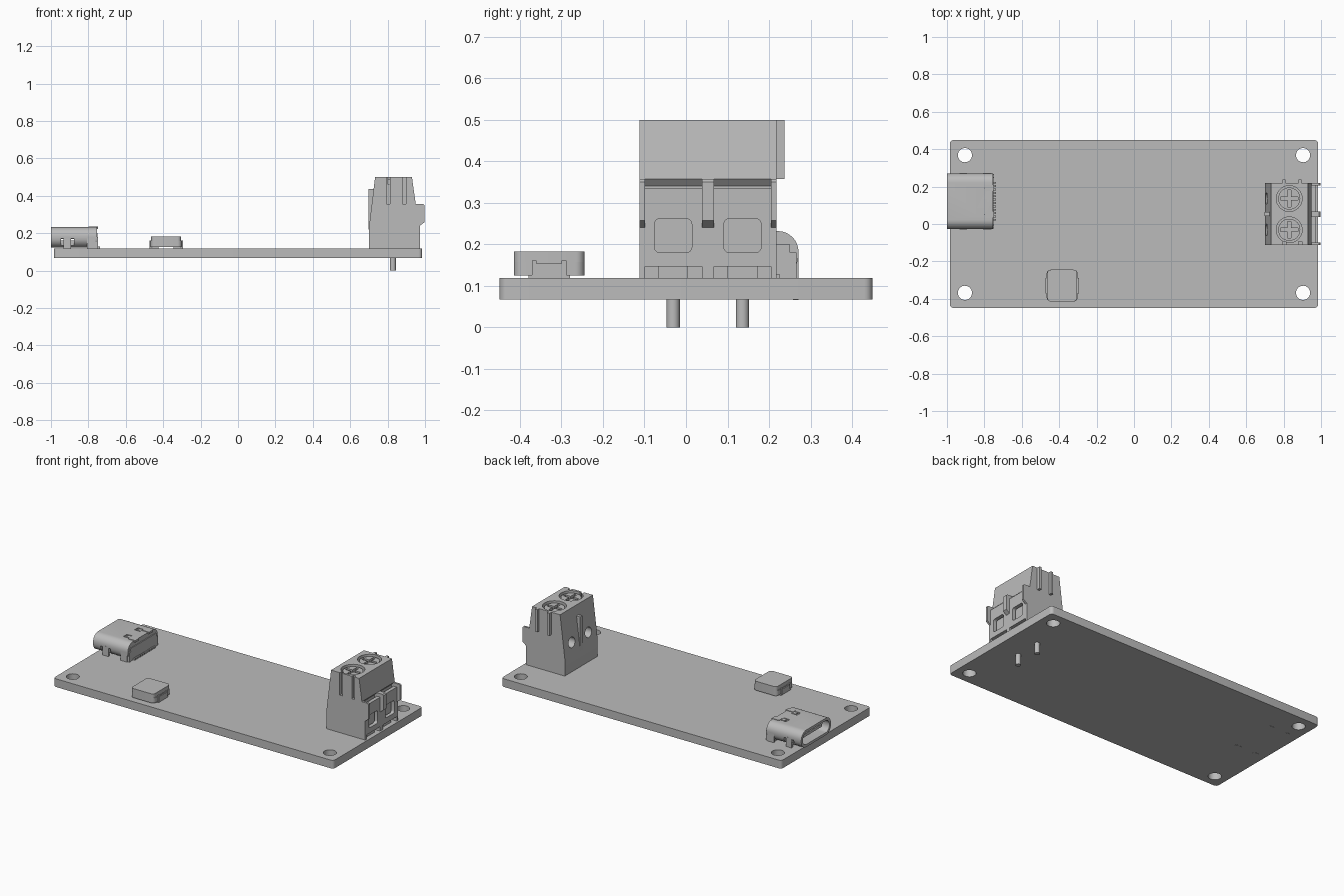
import bpy, bmesh, math
from mathutils import Vector

if "Cube" in bpy.data.objects:
    bpy.data.objects.remove(bpy.data.objects["Cube"], do_unlink=True)

grey = bpy.data.materials.new("plain grey")
grey.use_nodes = True
grey.diffuse_color = (0.5, 0.5, 0.5, 1)
grey.node_tree.nodes["Principled BSDF"].inputs["Base Color"].default_value = (0.5, 0.5, 0.5, 1)


def prism(name, points, axis, lo, hi):
    """Extrude a 2D outline along an axis; points use the other two axes in order."""
    place = {"x": lambda a, b, t: (t, a, b),
             "y": lambda a, b, t: (a, t, b),
             "z": lambda a, b, t: (a, b, t)}[axis]
    bm = bmesh.new()
    face = bm.faces.new([bm.verts.new(place(a, b, lo)) for a, b in points])
    moved = bmesh.ops.extrude_face_region(bm, geom=[face])["geom"]
    verts = [v for v in moved if isinstance(v, bmesh.types.BMVert)]
    bmesh.ops.translate(bm, verts=verts, vec=Vector(place(0, 0, hi - lo)))
    bmesh.ops.recalc_face_normals(bm, faces=bm.faces)
    mesh = bpy.data.meshes.new(name)
    bm.to_mesh(mesh)
    bm.free()
    mesh.materials.append(grey)
    ob = bpy.data.objects.new(name, mesh)
    bpy.context.collection.objects.link(ob)
    return ob


def rounded(a0, a1, b0, b1, r=0.0, steps=6):
    """Outline of a rectangle with round corners."""
    if r == 0:
        return [(a0, b0), (a1, b0), (a1, b1), (a0, b1)]
    out = []
    corners = [(a1 - r, b1 - r), (a0 + r, b1 - r), (a0 + r, b0 + r), (a1 - r, b0 + r)]
    for q, (a, b) in enumerate(corners):
        for i in range(steps + 1):
            t = math.pi / 2 * (q + i / steps)
            out.append((a + r * math.cos(t), b + r * math.sin(t)))
    return out


def circle(a, b, r, n=32):
    return [(a + r * math.cos(math.tau * i / n), b + r * math.sin(math.tau * i / n))
            for i in range(n)]


def box(name, x0, x1, y0, y1, z0, z1):
    return prism(name, rounded(x0, x1, y0, y1), "z", z0, z1)


def cut(ob, *cutters):
    """Subtract cutters one by one, then delete them."""
    bpy.context.view_layer.objects.active = ob
    for c in cutters:
        mod = ob.modifiers.new("cut", "BOOLEAN")
        mod.operation = "DIFFERENCE"
        mod.solver = "EXACT"
        mod.object = c
        bpy.ops.object.modifier_apply(modifier=mod.name)
        bpy.data.objects.remove(c, do_unlink=True)
    return ob


BOTTOM, TOP = 0.067, 0.119

# Circuit board with four mounting holes
board = prism("circuit_board", rounded(-0.985, 0.985, -0.449, 0.449, 0.02), "z", BOTTOM, TOP)
cut(board, *[prism("hole", circle(sx * 0.904, sy * 0.368, 0.038), "z", 0, 0.2)
             for sx in (-1, 1) for sy in (-1, 1)])

# Terminal block body
Y0, Y1, YM = -0.112, 0.218, 0.053
POLES = (-0.031, 0.136)
RIBS = (0.803, 0.888)
profile = [(0.70, TOP), (0.70, 0.23), (0.733, 0.5), (0.93, 0.5),
           (0.95, 0.357), (0.935, 0.34), (0.935, TOP)]
body = prism("terminal_body", profile, "y", Y0, Y1)
cutters = [box("groove", x - 0.009, x + 0.009, Y0 - 0.02, Y0 + 0.018, 0.357, 0.52) for x in RIBS]
cutters += [prism("well", circle(0.83, y, 0.069), "z", 0.46, 0.52) for y in POLES]
cutters += [prism("side_hole", circle(y, 0.30, 0.032), "x", 0.65, 0.77) for y in POLES]
cut(body, *cutters)

# Interlocking ribs on the back and wedge between the side holes
for x in RIBS:
    box("interlock_rib", x - 0.008, x + 0.008, Y1 - 0.002, 0.237, 0.357, 0.5)
prism("side_wedge", [(0.699, 0.22), (0.74, 0.22), (0.74, 0.436), (0.699, 0.436)],
      "y", YM - 0.011, YM + 0.011)

# Walls between the wire bays, with projecting lips
wall = [(0.92, TOP), (0.973, TOP), (0.973, 0.24), (0.997, 0.258),
        (0.997, 0.35), (0.99, 0.357), (0.92, 0.357)]
for y0, y1 in ((Y0, Y0 + 0.013), (YM - 0.015, YM + 0.015), (Y1 - 0.013, Y1)):
    prism("bay_wall", wall, "y", y0, y1)

# Each pole: screw, bay plate with window, contact foot and pin
for y in POLES:
    screw = prism("clamp_screw", circle(0.83, y, 0.059), "z", 0.455, 0.49)
    cut(screw, box("slot", 0.783, 0.877, y - 0.009, y + 0.009, 0.475, 0.52),
        box("slot", 0.821, 0.839, y - 0.045, y + 0.045, 0.475, 0.52))
    plate = box("bay_plate", 0.95, 0.973, y - 0.07, y + 0.07, 0.147, 0.335)
    cut(plate, prism("window", rounded(y - 0.045, y + 0.045, 0.18, 0.262, 0.014), "x", 0.9, 1.05))
    box("contact_foot", 0.93, 0.955, y - 0.036, y + 0.036, TOP, 0.15)
    prism("solder_pin", circle(0.828, y, 0.016, 20), "z", 0, 0.13)

# Plug socket: hollow rounded shell with a tongue
U0, U1, UM = -0.028, 0.271, 0.1215
shell = prism("socket_shell", rounded(U0, U1, 0.124, 0.232, 0.05, 8), "x", -1.0, -0.755)
cutters = [prism("cavity", rounded(U0 + 0.016, U1 - 0.016, 0.14, 0.216, 0.036, 8), "x", -1.1, -0.80)]
for s in (-1, 1):
    y = UM + s * 0.055
    for x0, x1, a, b in ((-0.84, -0.825, -0.016, 0.016), (-0.84, -0.80, 0.012, 0.018),
                         (-0.84, -0.80, -0.018, -0.012)):
        cutters.append(box("spring_slot", x0, x1, y + a, y + b, 0.225, 0.25))
    for x in (-0.94, -0.885):
        side = U0 if s < 0 else U1
        cutters.append(box("leg_slot", x - 0.007, x + 0.007, side - 0.02, side + 0.02, 0.11, 0.172))
cut(shell, *cutters)
box("socket_tongue", -0.97, -0.79, UM - 0.1, UM + 0.1, 0.169, 0.187)
box("socket_rear", -0.80, -0.75, U0 + 0.02, U1 - 0.02, TOP, 0.2)

# Socket legs through the board and small rear tabs
for s in (-1, 1):
    y = UM + s * 0.143
    for x, w in ((-0.912, 0.02), (-0.785, 0.023)):
        box("socket_leg", x - w, x + w, y - 0.007, y + 0.007, TOP - 0.005, 0.18)
        box("socket_leg_tip", x - w * 0.8, x + w * 0.8, y - 0.007, y + 0.007, BOTTOM - 0.001, TOP)
    box("rear_tab", -0.80, -0.748, UM + s * 0.07 - 0.016, UM + s * 0.07 + 0.016, 0.222, 0.235)
    box("rear_side_tab", -0.765, -0.748, UM + s * 0.135 - 0.01, UM + s * 0.135 + 0.01, TOP, 0.18)

# Row of fine socket contacts
for i in range(12):
    y = UM + (i - 5.5) * 0.018
    box("socket_contact", -0.76, -0.738, y - 0.005, y + 0.005, TOP, 0.128)

# Power coil: rounded block, belly and end clips
CX, CY = -0.384, -0.3295
prism("coil_top", rounded(CX - 0.08, CX + 0.08, CY - 0.085, CY + 0.085, 0.02), "z", 0.158, 0.183)
coil = prism("coil_base", rounded(CX - 0.083, CX + 0.083, CY - 0.085, CY + 0.085, 0.022),
             "z", 0.125, 0.158)
for s in (-1, 1):
    x0, x1 = sorted((CX + s * 0.07, CX + s * 0.089))
    clip = box("coil_clip", x0, x1, CY - 0.042, CY + 0.042, TOP, 0.161)
    cut(clip, box("notch", x0 - 0.01, x1 + 0.01, CY - 0.03, CY + 0.03, 0.154, 0.18))
    f0, f1 = sorted((CX + s * 0.04, CX + s * 0.088))
    box("coil_foot", f0, f1, CY - 0.05, CY + 0.05, TOP, 0.126)

# Smooth round surfaces, keep edges crisp
for ob in bpy.context.scene.objects:
    ob.select_set(ob.type == "MESH")
bpy.context.view_layer.objects.active = board
bpy.ops.object.shade_smooth_by_angle(angle=math.radians(30))
